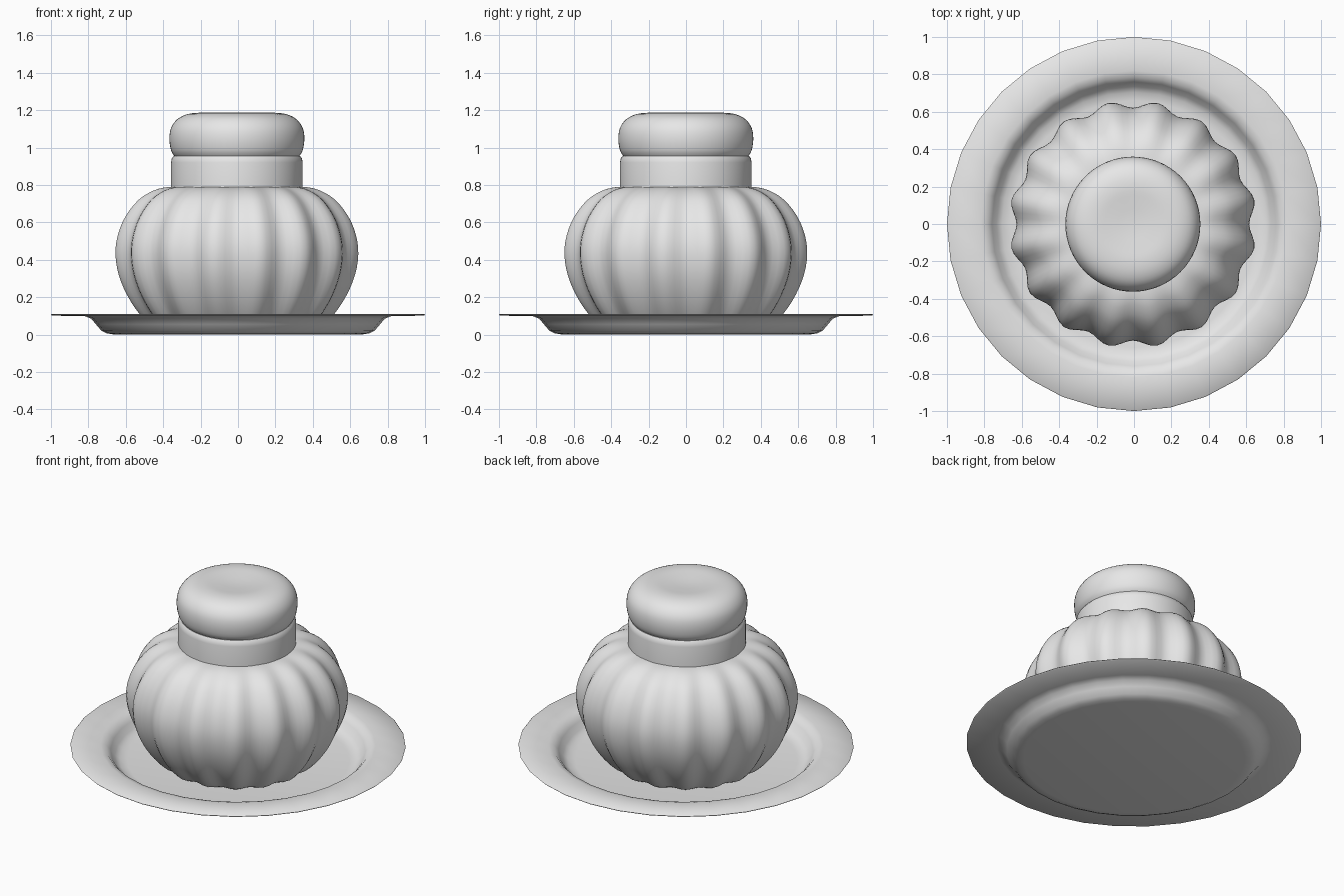
import bpy, bmesh, math

if "Cube" in bpy.data.objects:
    bpy.data.objects.remove(bpy.data.objects["Cube"])

grey = bpy.data.materials.new("light_grey")
grey.diffuse_color = (0.8, 0.8, 0.8, 1)
grey.use_nodes = True
grey.node_tree.nodes["Principled BSDF"].inputs["Base Color"].default_value = grey.diffuse_color


def smooth_profile(pts, steps):
    """Catmull-Rom curve through (radius, height) points."""
    out = []
    p = [pts[0]] + pts + [pts[-1]]
    for i in range(1, len(p) - 2):
        for s in range(steps):
            t = s / steps
            out.append(tuple(
                0.5 * (2 * b + (c - a) * t + (2 * a - 5 * b + 4 * c - d) * t * t
                       + (3 * b - a - 3 * c + d) * t ** 3)
                for a, b, c, d in zip(p[i - 1], p[i], p[i + 1], p[i + 2])))
    return out + [pts[-1]]


def lathe(name, profile, segments, centre=(0, 0), lobes=0, depth=0.0, angle=40):
    """Revolve a profile, bottom to top outside, and cap both ends."""
    bm = bmesh.new()
    rings = []
    for r, z in profile:
        ring = []
        for i in range(segments):
            a = 2 * math.pi * i / segments
            k = r * (1 - depth * math.cos(lobes * a)) if lobes else r
            ring.append(bm.verts.new((centre[0] + k * math.cos(a),
                                      centre[1] + k * math.sin(a), z)))
        rings.append(ring)
    for low, high in zip(rings, rings[1:]):
        for i in range(segments):
            j = (i + 1) % segments
            bm.faces.new((low[i], low[j], high[j], high[i]))
    bm.faces.new(rings[0][::-1])
    bm.faces.new(rings[-1])
    bmesh.ops.recalc_face_normals(bm, faces=bm.faces)
    mesh = bpy.data.meshes.new(name)
    bm.to_mesh(mesh)
    bm.free()
    mesh.materials.append(grey)
    ob = bpy.data.objects.new(name, mesh)
    bpy.context.collection.objects.link(ob)
    bpy.ops.object.select_all(action='DESELECT')
    ob.select_set(True)
    bpy.context.view_layer.objects.active = ob
    bpy.ops.object.shade_smooth_by_angle(angle=math.radians(angle))
    return ob


axis = (-0.006, -0.001)

# Plate: flat base, curved wall, thin flat rim, then back down into the well
lathe("plate", [
    (0.66, 0.0), (0.70, 0.006), (0.73, 0.02), (0.76, 0.055), (0.785, 0.085),
    (0.82, 0.099), (0.995, 0.101), (1.0, 0.106), (0.995, 0.111),
    (0.82, 0.111), (0.785, 0.102), (0.76, 0.075), (0.735, 0.038),
    (0.705, 0.018), (0.66, 0.012)], 32, angle=50)

# Ribbed round body
body = smooth_profile([
    (0.39, 0.012), (0.44, 0.03), (0.515, 0.11), (0.58, 0.21), (0.625, 0.32),
    (0.642, 0.43), (0.63, 0.53), (0.59, 0.63), (0.52, 0.72),
    (0.44, 0.77), (0.37, 0.788), (0.31, 0.79)], 3)
lathe("ribbed_body", body, 128, axis, lobes=16, depth=0.031, angle=60)

# Neck band with a softened top edge
lathe("neck", [(0.352, 0.77), (0.352, 0.92), (0.348, 0.942),
               (0.338, 0.955), (0.30, 0.957)], 64, axis)

# Rounded lid with a slightly dished top
lid = smooth_profile([
    (0.335, 0.955), (0.352, 0.985), (0.361, 1.045), (0.352, 1.105),
    (0.318, 1.152), (0.265, 1.178), (0.20, 1.186), (0.13, 1.181),
    (0.06, 1.175), (0.01, 1.173)], 3)
lathe("lid", [(0.30, 0.953)] + lid, 64, axis)
